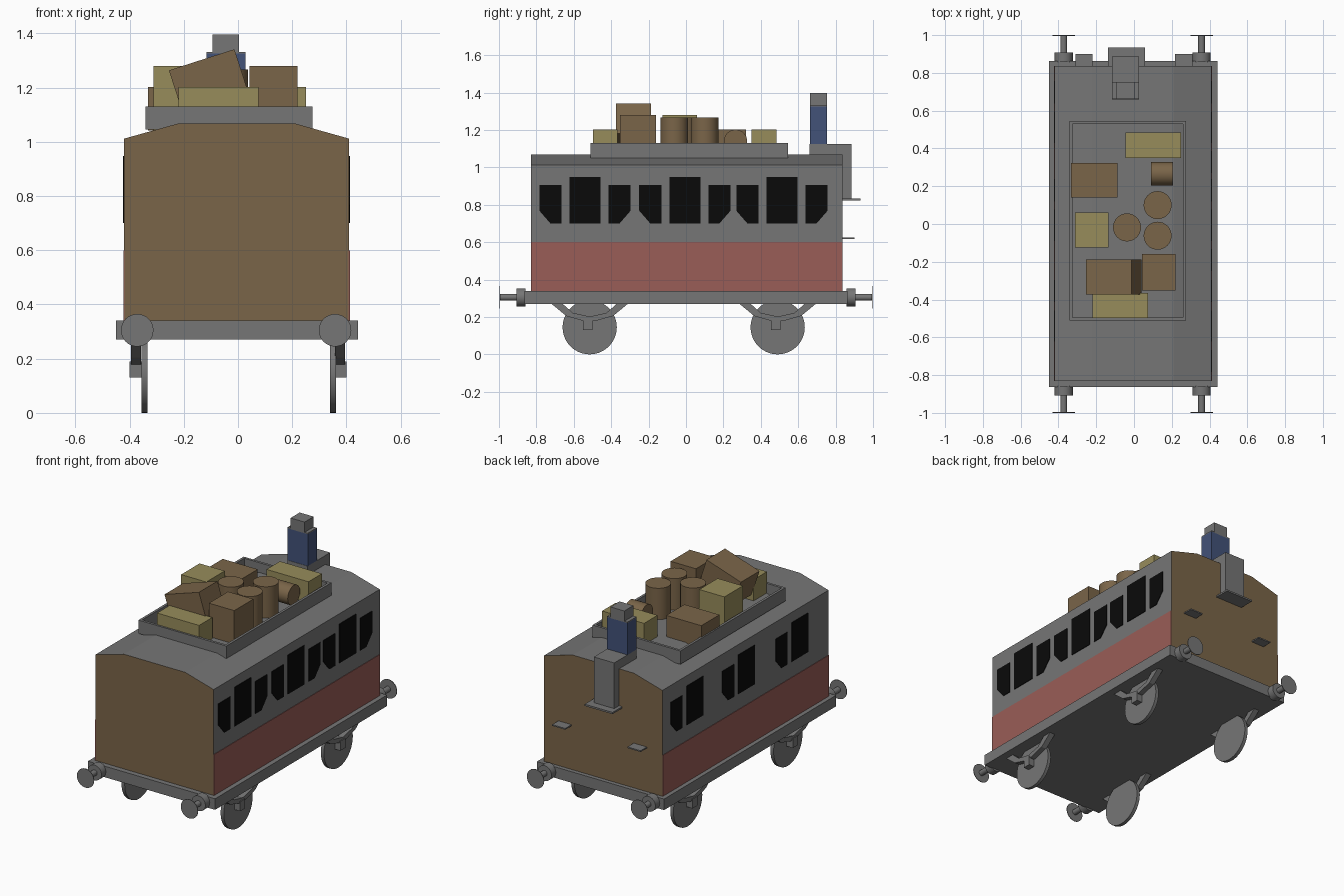
import bpy, bmesh, math
from mathutils import Vector, Matrix

cube = bpy.data.objects.get("Cube")
if cube:
    bpy.data.objects.remove(cube, do_unlink=True)


def material(name, rgb):
    m = bpy.data.materials.new(name)
    m.use_nodes = True
    col = (*rgb, 1)
    m.diffuse_color = col
    m.node_tree.nodes["Principled BSDF"].inputs["Base Color"].default_value = col
    return m


grey = material("grey", (0.18, 0.18, 0.18))
brown = material("brown", (0.195, 0.13, 0.066))
khaki = material("khaki", (0.31, 0.265, 0.105))
red = material("red", (0.32, 0.11, 0.095))
blue = material("blue", (0.055, 0.085, 0.19))
black = material("black", (0.003, 0.003, 0.003))

MID = -0.005  # the vehicle's centre line


def finish(name, bm, mats):
    bmesh.ops.recalc_face_normals(bm, faces=bm.faces)
    mesh = bpy.data.meshes.new(name)
    bm.to_mesh(mesh)
    bm.free()
    for m in mats:
        mesh.materials.append(m)
    ob = bpy.data.objects.new(name, mesh)
    bpy.context.collection.objects.link(ob)
    return ob


def box(name, xs, ys, zs, mat, tilt=0):
    lo, hi = Vector((xs[0], ys[0], zs[0])), Vector((xs[1], ys[1], zs[1]))
    bm = bmesh.new()
    size = Matrix.Diagonal((*(hi - lo), 1))
    bmesh.ops.create_cube(bm, size=1, matrix=Matrix.Rotation(tilt, 4, "Y") @ size)
    ob = finish(name, bm, [mat])
    ob.location = (lo + hi) / 2
    return ob


def cylinder(name, centre, r, length, axis, mat, sides=32):
    bm = bmesh.new()
    turn = {"X": Matrix.Rotation(math.pi / 2, 4, "Y"),
            "Y": Matrix.Rotation(math.pi / 2, 4, "X"),
            "Z": Matrix.Identity(4)}[axis]
    bmesh.ops.create_cone(bm, cap_ends=True, segments=sides, radius1=r,
                          radius2=r, depth=length, matrix=turn)
    ob = finish(name, bm, [mat])
    ob.location = centre
    bpy.ops.object.select_all(action="DESELECT")
    ob.select_set(True)
    bpy.context.view_layer.objects.active = ob
    bpy.ops.object.shade_smooth_by_angle(angle=math.radians(30))
    return ob


def prism(name, pts, axis, start, end, mats):
    """Extrude an outline of (x, z) along Y, or of (y, z) along X."""
    bm = bmesh.new()
    place = (lambda a, b: (a, start, b)) if axis == "Y" else (lambda a, b: (start, a, b))
    face = bm.faces.new([bm.verts.new(place(*p)) for p in pts])
    ext = bmesh.ops.extrude_face_region(bm, geom=[face])
    step = Vector((0, end - start, 0)) if axis == "Y" else Vector((end - start, 0, 0))
    bmesh.ops.translate(bm, vec=step,
                        verts=[v for v in ext["geom"] if isinstance(v, bmesh.types.BMVert)])
    return finish(name, bm, mats)


# Underframe and coach body with wooden end walls
box("underframe", (-0.45, 0.443), (-0.863, 0.863), (0.27, 0.34), grey)
half = [(0.415, 0.34), (0.415, 1.012), (0.215, 1.068)]
outline = [(x + MID, z) for x, z in half] + [(MID - x, z) for x, z in reversed(half)]
body = prism("coach_body", outline, "Y", -0.83, 0.837, [grey, brown])
for f in body.data.polygons:
    f.material_index = 1 if abs(f.normal.y) > 0.9 else 0


# Side panels and windows, in groups of three
def window(name, pts, side):
    wall = MID + side * 0.415
    prism(name, pts, "X", wall - side * 0.002, wall + side * 0.004, [black])


for side, label in ((1, "left"), (-1, "right")):
    wall = MID + side * 0.415
    box(label + "_lower_panel", sorted((wall - side * 0.002, wall + side * 0.003)),
        (-0.83, 0.837), (0.34, 0.6), red)
    for i, c in enumerate((-0.54, -0.006, 0.513)):
        window(f"{label}_wide_window_{i}",
               [(c - 0.083, 0.7), (c + 0.083, 0.7), (c + 0.083, 0.948), (c - 0.083, 0.948)], side)
        for end in (-1, 1):
            if side < 0 and end < 0:
                continue
            shape = [(0.126, 0.7), (0.185, 0.7), (0.244, 0.768), (0.244, 0.905), (0.126, 0.905)]
            window(f"{label}_narrow_window_{i}_{end}",
                   [(c + end * y, z) for y, z in shape], side)

# Running gear: wheels, leaf springs, axle boxes
spring = [(-0.21, 0.275), (-0.125, 0.205), (-0.03, 0.178), (0.03, 0.178), (0.125, 0.205),
          (0.21, 0.275), (0.15, 0.275), (0.09, 0.222), (0, 0.202), (-0.09, 0.222), (-0.15, 0.275)]
for side in (-1, 1):
    for y in (-0.515, 0.49):
        cylinder("wheel", (side * 0.348 + 0.003, y, 0.145), 0.145, 0.022, "X", grey, 40)
        xs = sorted((side * 0.358, side * 0.395))
        prism("leaf_spring", [(y + a, b) for a, b in spring], "X", xs[0], xs[1], [grey])
        box("axle_box", sorted((side * 0.35, side * 0.4)), (y - 0.035, y + 0.015),
            (0.13, 0.19), grey)

# Buffers at all four corners
for side in (-1, 1):
    for end in (-1, 1):
        x = side * 0.365 - 0.007
        cylinder("buffer_collar", (x, end * 0.882, 0.305), 0.048, 0.05, "Y", grey)
        cylinder("buffer_stem", (x, end * 0.945, 0.305), 0.018, 0.1, "Y", grey, 16)
        cylinder("buffer_head", (x, end * 0.998, 0.305), 0.06, 0.004, "Y", grey)

# Luggage rack: open frame on the roof
rx, ry, rz, t = (-0.342, 0.275), (-0.51, 0.545), (1.045, 1.13), 0.016
for x in (rx[0], rx[1] - t):
    box("rack_side", (x, x + t), ry, rz, grey)
for y in (ry[0], ry[1] - t):
    box("rack_end", (rx[0] + t, rx[1] - t), (y, y + t), rz, grey)

# Luggage
floor = 1.042
box("rear_crate", (-0.045, 0.25), (0.35, 0.485), (floor, 1.203), khaki)
box("rear_trunk", (-0.333, -0.087), (0.14, 0.322), (floor, 1.203), brown)
box("tall_crate", (-0.312, -0.135), (-0.125, 0.06), (floor, 1.28), khaki)
box("tall_trunk", (0.042, 0.22), (-0.352, -0.16), (floor, 1.28), brown)
box("front_crate", (-0.22, 0.075), (-0.498, -0.365), (floor, 1.203), khaki)
box("tilted_trunk", (-0.235, 0.019), (-0.373, -0.187), (1.137, 1.307), brown,
    tilt=-math.radians(17.9))
for x, y in ((0.125, 0.1), (0.125, -0.062), (-0.037, -0.018)):
    cylinder("barrel", (x, y, 1.155), 0.074, 0.225, "Z", brown)
cylinder("lying_barrel", (0.148, 0.265, 1.14), 0.062, 0.118, "X", brown)

# Rear lookout seat, steps and seated guard
seat_x = (-0.116, 0.027)
box("seat_base", seat_x, (0.66, 0.84), (1.04, 1.124), grey)
box("seat_back_column", seat_x, (0.83, 0.886), (0.83, 1.124), grey)
box("foot_board", (-0.138, 0.058), (0.83, 0.934), (0.823, 0.834), grey)
for x in (-0.265, 0.264):
    box("step", (x - 0.046, x + 0.046), (0.83, 0.9), (0.616, 0.624), grey)
box("guard_coat", seat_x, (0.662, 0.753), (1.12, 1.326), blue)
box("guard_collar", seat_x, (0.662, 0.753), (1.325, 1.332), grey)
box("guard_head", (-0.094, 0.004), (0.662, 0.753), (1.33, 1.397), grey)
